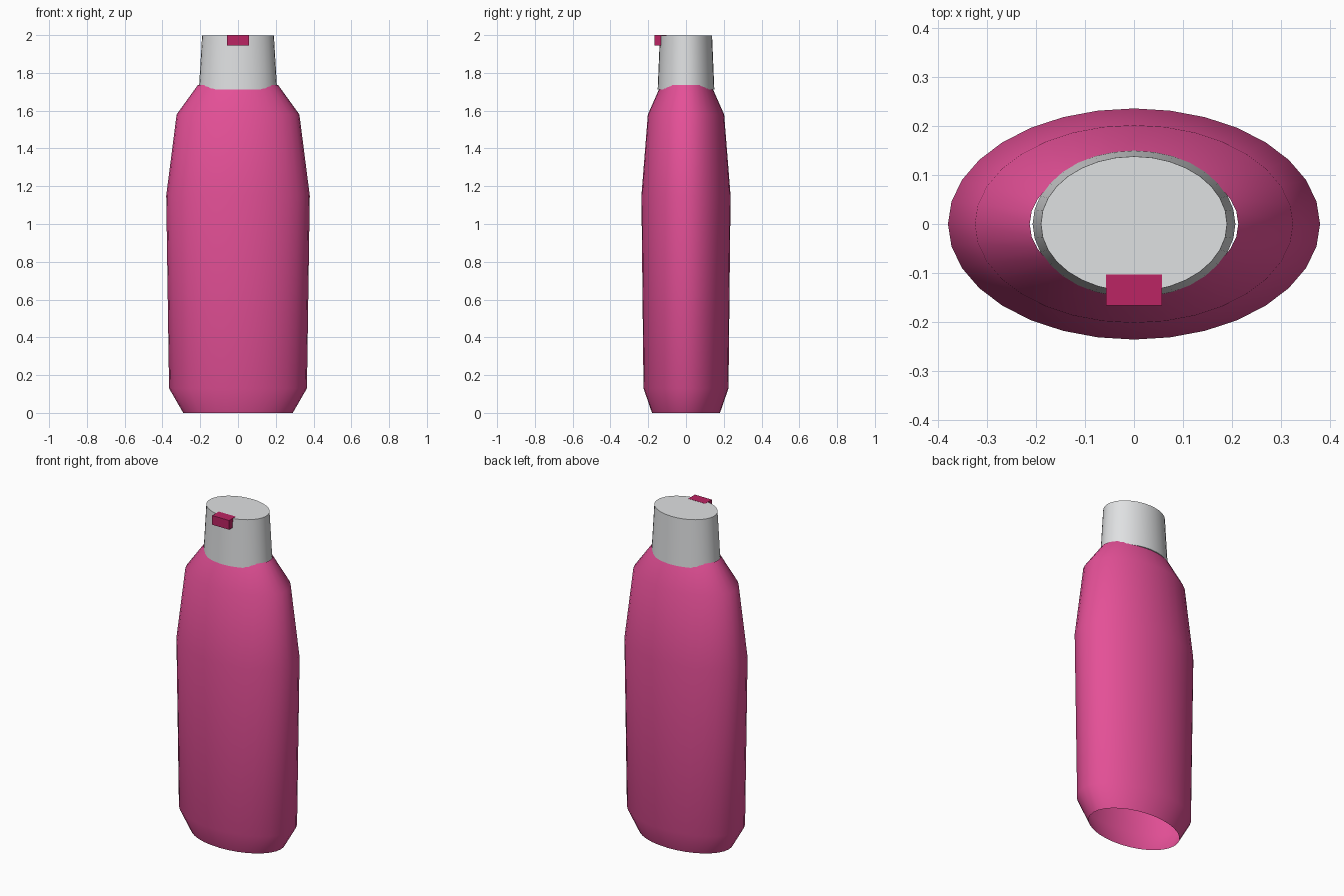
import bpy
import bmesh
from math import cos, sin, tau, radians

cube = bpy.data.objects.get("Cube")
if cube:
    bpy.data.objects.remove(cube, do_unlink=True)

SIDES = 32


def material(name, colour):
    mat = bpy.data.materials.new(name)
    mat.use_nodes = True
    mat.diffuse_color = (*colour, 1)
    mat.node_tree.nodes["Principled BSDF"].inputs["Base Color"].default_value = (*colour, 1)
    return mat


def add_object(name, bm, mat):
    bmesh.ops.recalc_face_normals(bm, faces=bm.faces)
    mesh = bpy.data.meshes.new(name)
    bm.to_mesh(mesh)
    bm.free()
    mesh.materials.append(mat)
    obj = bpy.data.objects.new(name, mesh)
    bpy.context.collection.objects.link(obj)
    return obj


def oval_loft(name, sections, mat, closed):
    """Join oval rings given as (z, x radius, y radius)."""
    bm = bmesh.new()
    rings = []
    for z, rx, ry in sections:
        angles = [tau * i / SIDES for i in range(SIDES)]
        rings.append([bm.verts.new((rx * cos(a), ry * sin(a), z)) for a in angles])
    for low, high in zip(rings, rings[1:]):
        for i in range(SIDES):
            j = (i + 1) % SIDES
            bm.faces.new((low[i], low[j], high[j], high[i]))
    if closed:
        bm.faces.new(rings[0][::-1])
        bm.faces.new(rings[-1])
    obj = add_object(name, bm, mat)
    bpy.ops.object.select_all(action="DESELECT")
    obj.select_set(True)
    bpy.context.view_layer.objects.active = obj
    bpy.ops.object.shade_smooth_by_angle(angle=radians(35))
    return obj


pink = material("pink", (0.78, 0.08, 0.31))
grey = material("light grey", (0.74, 0.75, 0.76))
crimson = material("crimson", (0.5, 0.018, 0.125))

# Bottle shell, open at the base and at the neck
oval_loft("bottle_body", [
    (0, 0.29, 0.18),
    (0.13, 0.365, 0.225),
    (1.15, 0.38, 0.236),
    (1.58, 0.325, 0.202),
    (1.735, 0.213, 0.133),
], pink, False)

# Tapered cap
oval_loft("cap", [(1.712, 0.207, 0.15), (1.999, 0.19, 0.138)], grey, True)

# Small latch on the front edge of the cap
bm = bmesh.new()
bmesh.ops.create_cube(bm, size=1)
bmesh.ops.scale(bm, vec=(0.114, 0.063, 0.056), verts=bm.verts)
bmesh.ops.translate(bm, vec=(0, -0.135, 1.972), verts=bm.verts)
add_object("cap_latch", bm, crimson)
